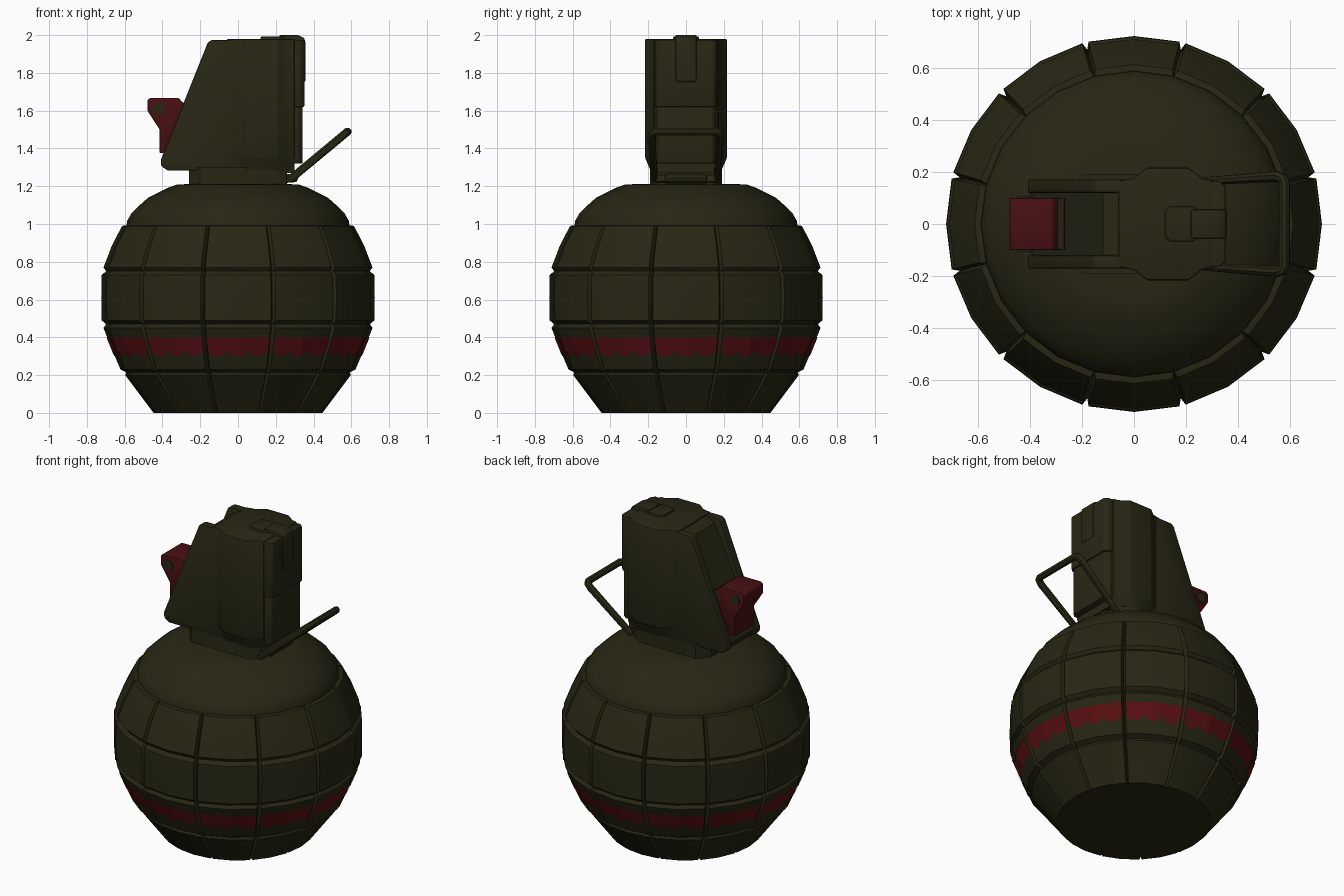
import bpy, bmesh, math
from mathutils import Vector

if "Cube" in bpy.data.objects:
    bpy.data.objects.remove(bpy.data.objects["Cube"])


def material(name, rgb):
    m = bpy.data.materials.new(name)
    m.diffuse_color = (*rgb, 1)
    m.use_nodes = True
    m.node_tree.nodes["Principled BSDF"].inputs["Base Color"].default_value = m.diffuse_color
    return m


OLIVE = material("dark olive", (0.021, 0.020, 0.007))
RED = material("stripe red", (0.10, 0.005, 0.006))
CLIP = material("dark red", (0.065, 0.005, 0.006))


def finish(bm, name, mat, bevel=0, angle=35):
    bmesh.ops.recalc_face_normals(bm, faces=bm.faces)
    me = bpy.data.meshes.new(name)
    bm.to_mesh(me)
    bm.free()
    ob = bpy.data.objects.new(name, me)
    bpy.context.collection.objects.link(ob)
    me.materials.append(mat)
    bpy.ops.object.select_all(action='DESELECT')
    ob.select_set(True)
    bpy.context.view_layer.objects.active = ob
    if bevel:
        b = ob.modifiers.new("soft edges", 'BEVEL')
        b.width, b.segments, b.limit_method = bevel, 2, 'ANGLE'
        bpy.ops.object.modifier_apply(modifier=b.name)
    bpy.ops.object.shade_smooth_by_angle(angle=math.radians(angle))
    return ob


def prism(name, poly, axis, lo, hi, mat=OLIVE, bevel=0.0, taper=None):
    """Extrude a polygon along y (xz profile) or z (xy plan)."""
    bm = bmesh.new()
    rings = []
    for h in (lo, hi):
        rings.append([bm.verts.new((a, h, b) if axis == 'y' else (a, b, h)) for a, b in poly])
    n = len(poly)
    for i in range(n):
        j = (i + 1) % n
        bm.faces.new((rings[0][i], rings[0][j], rings[1][j], rings[1][i]))
    bm.faces.new(rings[0])
    bm.faces.new(rings[1])
    if taper:
        for v in rings[0]:
            v.co.y *= taper
    return finish(bm, name, mat, bevel)


def lathe(name, profile, angles, radius, mat=OLIVE, angle=35):
    bm = bmesh.new()
    rings = [[bm.verts.new((radius(r, a) * math.sin(t), -radius(r, a) * math.cos(t), z))
              for t, a in angles] for r, z in profile]
    n = len(angles)
    for k in range(len(rings) - 1):
        for i in range(n):
            j = (i + 1) % n
            bm.faces.new((rings[k][i], rings[k][j], rings[k + 1][j], rings[k + 1][i]))
    bm.faces.new(rings[0])
    bm.faces.new(rings[-1])
    return finish(bm, name, mat, 0, angle)


def mirrored(half):
    """Close a half plan (y >= 0) by mirroring it in y."""
    return half + [(x, -y) for x, y in reversed(half)]


# Segmented body: 12 columns parted by narrow grooves, four rows
PANEL = 14
body_angles = [(math.radians(30 * k + d), d) for k in range(12) for d in (-PANEL, 0, PANEL, 15)]
body_profile = [(.447, 0), (.597, .20), (.592, .215), (.622, .23), (.667, .335), (.712, .45),
                (.698, .47), (.722, .49), (.724, .61), (.722, .73), (.698, .75), (.712, .77),
                (.668, .885), (.614, .99), (.57, .995)]
lathe("segmented_body", body_profile, body_angles,
      lambda r, d: r - (.028 if d == 15 else 0), angle=30)

# Smooth shoulder dome
dome = [(.57, .97), (.59, .99), (.588, 1.015), (.562, 1.06), (.52, 1.10), (.475, 1.14),
        (.425, 1.165), (.375, 1.19), (.325, 1.208), (.26, 1.212)]
lathe("shoulder", dome, [(math.tau * i / 24, 0) for i in range(24)], lambda r, d: r)

# Painted band with dripping lower edge, one thin strip per column
bm = bmesh.new()
STEPS = 24
for k in range(12):
    prev = None
    for i in range(STEPS + 1):
        u = -1 + 2 * i / STEPS
        d = PANEL * u
        low = .335 - .035 * math.sqrt(abs(math.cos(1.5 * math.pi * u)))
        t = math.radians(30 * k + d)
        chord = math.cos(math.radians(PANEL / 2)) / math.cos(math.radians(abs(d) - PANEL / 2))
        col = []
        for z in (low, .335, .40):
            r = (.622 + (z - .23) * .09 / .22) * chord + .005
            col.append(bm.verts.new((r * math.sin(t), -r * math.cos(t), z)))
        if prev:
            for a in (0, 1):
                bm.faces.new((prev[a], col[a], col[a + 1], prev[a + 1]))
        prev = col
bmesh.ops.remove_doubles(bm, verts=bm.verts, dist=.0001)
finish(bm, "painted_band", RED)

# Neck under the fuse head
prism("neck", mirrored([(-.26, .12), (-.20, .19), (.20, .19), (.26, .15)]), 'z', 1.19, 1.30)

# Fuse head: central column with widened middle, tapering at the foot
column = mirrored([(-.06, .165), (0, .178), (.05, .217), (.21, .217), (.265, .175), (.30, .17)])
prism("head_column", column, 'z', 1.35, 1.98, bevel=.008)
prism("column_foot", column, 'z', 1.28, 1.352, taper=.86)
prism("end_plate", mirrored([(.26, .165), (.33, .165), (.352, .145)]), 'z', 1.62, 1.975, bevel=.006)
prism("end_plate_lower", mirrored([(.26, .16), (.32, .16), (.342, .14)]), 'z', 1.32, 1.64, bevel=.006)

# Sloped lever housing: two cheeks and a recessed core
slope = [(-.37, 1.282), (.05, 1.282), (.05, 1.975), (-.14, 1.975), (-.16, 1.96), (-.41, 1.335), (-.405, 1.305)]
for side, name in ((-1, "front_cheek"), (1, "back_cheek")):
    prism(name, slope, 'y', side * .12, side * .172, bevel=.008)
core = [(-.37, 1.285), (.05, 1.285), (.05, 1.972), (-.06, 1.972), (-.12, 1.94), (-.30, 1.55), (-.40, 1.335)]
prism("lever_core", core, 'y', -.125, .125)

# Safety clip, its olive backing plate and cross pin
clip = [(-.415, 1.375), (-.37, 1.375), (-.28, 1.60), (-.29, 1.64), (-.315, 1.668), (-.465, 1.668),
        (-.48, 1.655), (-.48, 1.60), (-.415, 1.50)]
prism("safety_clip", clip, 'y', -.10, .10, CLIP, bevel=.006)
prism("clip_backing", [(-.30, 1.56), (-.25, 1.56), (-.25, 1.60), (-.27, 1.635), (-.295, 1.645)],
      'y', -.099, .099)
pin = [(-.42 + .032 * math.cos(math.tau * i / 12), 1.61 + .032 * math.sin(math.tau * i / 12)) for i in range(12)]
prism("cross_pin", pin, 'y', -.106, .106)

# Top catch: pad on the crown and strap folded down the end
prism("catch_pad", mirrored([(.12, .05), (.14, .068), (.225, .068), (.245, .055)]), 'z', 1.96, 1.993, bevel=.006)
strap = [(.22, 1.96), (.22, 2.0), (.32, 2.0), (.35, 1.985), (.358, 1.96), (.358, 1.76), (.345, 1.745), (.33, 1.745), (.33, 1.96)]
prism("catch_strap", strap, 'y', -.055, .055, bevel=.004)

# Wire bail and its hinge block
cu = bpy.data.curves.new("wire_bail", 'CURVE')
cu.dimensions = '3D'
cu.bevel_depth = .022
cu.bevel_resolution = 2
half = [(.28, .165, 1.24), (.55, .183, 1.464), (.573, .176, 1.483), (.58, .155, 1.489)]
path = half + [(x, -y, z) for x, y, z in reversed(half)]
sp = cu.splines.new('POLY')
sp.points.add(len(path) - 1)
for p, co in zip(sp.points, path):
    p.co = (*co, 1)
sp.use_cyclic_u = True
wire = bpy.data.objects.new("wire_bail", cu)
bpy.context.collection.objects.link(wire)
cu.materials.append(OLIVE)
bpy.ops.object.select_all(action='DESELECT')
wire.select_set(True)
bpy.context.view_layer.objects.active = wire
bpy.ops.object.convert(target='MESH')
bpy.ops.object.shade_smooth_by_angle(angle=math.radians(40))
prism("hinge_block", [(.22, 1.215), (.31, 1.222), (.32, 1.245), (.30, 1.26), (.22, 1.27)], 'y', -.11, .11, bevel=.005)
prism("hinge_lip", [(.24, 1.27), (.30, 1.27), (.30, 1.325), (.24, 1.325)], 'y', -.15, .15)
